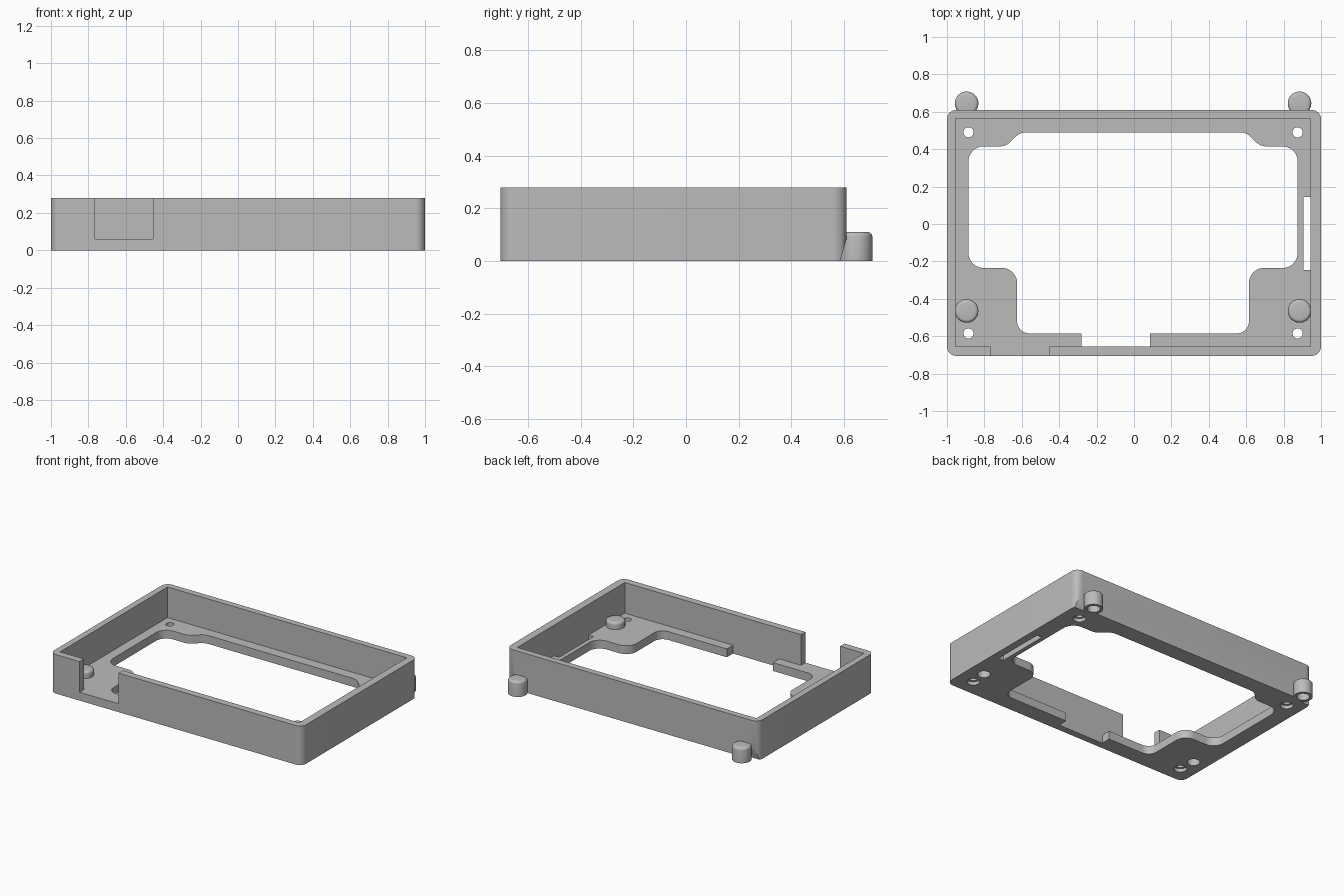
import bpy, bmesh, math
from mathutils import Vector

cube = bpy.data.objects.get("Cube")
if cube:
    bpy.data.objects.remove(cube)

grey = bpy.data.materials.new("plain grey")
grey.use_nodes = True
colour = (0.5, 0.5, 0.5, 1)
grey.diffuse_color = colour
grey.node_tree.nodes["Principled BSDF"].inputs["Base Color"].default_value = colour

MID = -0.005      # centre line of the inner layout
FLOOR = 0.06
TOP = 0.28


def rounded(corners, steps=8):
    """Replace each (x, y, radius) corner with a tangent arc."""
    out = []
    for i, (x, y, r) in enumerate(corners):
        p = Vector((x, y))
        if r == 0:
            out.append(p)
            continue
        a = (Vector(corners[i - 1][:2]) - p).normalized()
        b = (Vector(corners[(i + 1) % len(corners)][:2]) - p).normalized()
        half = a.angle(b) / 2
        centre = p + (a + b).normalized() * r / math.sin(half)
        start = p + a * r / math.tan(half) - centre
        end = p + b * r / math.tan(half) - centre
        for k in range(steps + 1):
            out.append(centre + start.lerp(end, k / steps).normalized() * r)
    return out


def rect(x0, x1, y0, y1, r=0):
    return rounded([(x0, y0, r), (x1, y0, r), (x1, y1, r), (x0, y1, r)])


def finish(name, bm):
    bmesh.ops.recalc_face_normals(bm, faces=bm.faces)
    mesh = bpy.data.meshes.new(name)
    bm.to_mesh(mesh)
    bm.free()
    mesh.materials.append(grey)
    ob = bpy.data.objects.new(name, mesh)
    bpy.context.collection.objects.link(ob)
    return ob


def sweep(name, points, offset):
    """Solid made by pushing a flat outline along an offset."""
    bm = bmesh.new()
    face = bm.faces.new([bm.verts.new(p) for p in points])
    ext = bmesh.ops.extrude_face_region(bm, geom=[face])
    moved = [v for v in ext["geom"] if isinstance(v, bmesh.types.BMVert)]
    bmesh.ops.translate(bm, verts=moved, vec=offset)
    # the starting face stays behind as the closing cap
    return finish(name, bm)


def prism(name, outline, z0, z1):
    return sweep(name, [(p.x, p.y, z0) for p in outline], (0, 0, z1 - z0))


def cylinder(name, x, y, r, z0, z1, bevel=0):
    bm = bmesh.new()
    bmesh.ops.create_cone(bm, cap_ends=True, segments=40, radius1=r, radius2=r, depth=z1 - z0)
    bmesh.ops.translate(bm, verts=bm.verts, vec=(x, y, (z0 + z1) / 2))
    if bevel:
        rim = [e for e in bm.edges if all(v.co.z > z1 - 0.001 for v in e.verts)]
        bmesh.ops.bevel(bm, geom=rim, offset=bevel, segments=4, profile=0.5, affect='EDGES')
    return finish(name, bm)


def combine(tool, operation='DIFFERENCE'):
    """Apply a boolean to the case and discard the tool."""
    mod = case.modifiers.new("shape", 'BOOLEAN')
    mod.operation, mod.solver, mod.object = operation, 'EXACT', tool
    bpy.context.view_layer.objects.active = case
    bpy.ops.object.modifier_apply(modifier=mod.name)
    bpy.data.objects.remove(tool)


# Case shell and its cavity
case = prism("open_case", rect(-1, 1, -0.705, 0.61, 0.05), 0, TOP)
combine(prism("cavity", rect(-0.955, 0.945, -0.655, 0.565), FLOOR, 1))

# Large shaped floor opening, mirrored about the centre line
side = [(0.605, 0.49, 0.08), (0.68, 0.415, 0.08), (0.88, 0.415, 0.08),
        (0.88, -0.235, 0.08), (0.62, -0.235, 0.08), (0.62, -0.585, 0.065)]
loop = [(MID + x, y, r) for x, y, r in side]
loop += [(MID - x, y, r) for x, y, r in reversed(side)]
combine(prism("floor_opening", rounded(loop), -1, 0.2))

# Floor gap at the front, side slot, and front wall notch
combine(prism("front_gap", rect(-0.28, 0.085, -0.655, -0.5), -1, 0.2))
combine(prism("side_slot", rect(0.905, 0.945, -0.245, 0.145), -1, 0.2))
combine(prism("wall_notch", rect(-0.765, -0.455, -0.8, -0.6), FLOOR, 1))

# Sloped relief on the rear corners, then the posts
section = [(0.585, 0), (0.612, 0.09), (0.8, 0.09), (0.8, -0.1), (0.558, -0.1)]
for s in (-1, 1):
    x = MID + s * 0.89
    combine(sweep("corner_relief", [(x, y, z) for y, z in section], (s * 0.2, 0, 0)))
    for y in (-0.465, 0.645):
        combine(cylinder("post", x, y, 0.063, 0, 0.11, 0.018), 'UNION')

# Blind sockets under the posts, and countersunk screw holes
for s in (-1, 1):
    for y in (-0.465, 0.645):
        combine(cylinder("socket", MID + s * 0.89, y, 0.042, -0.1, 0.085))
    for y in (-0.585, 0.49):
        x = MID + s * 0.88
        combine(cylinder("screw_hole", x, y, 0.027, -0.1, 0.2))
        combine(cylinder("screw_head", x, y, 0.042, -0.1, 0.025))

bpy.ops.object.select_all(action='DESELECT')
case.select_set(True)
bpy.context.view_layer.objects.active = case
bpy.ops.object.shade_smooth_by_angle(angle=math.radians(30))
